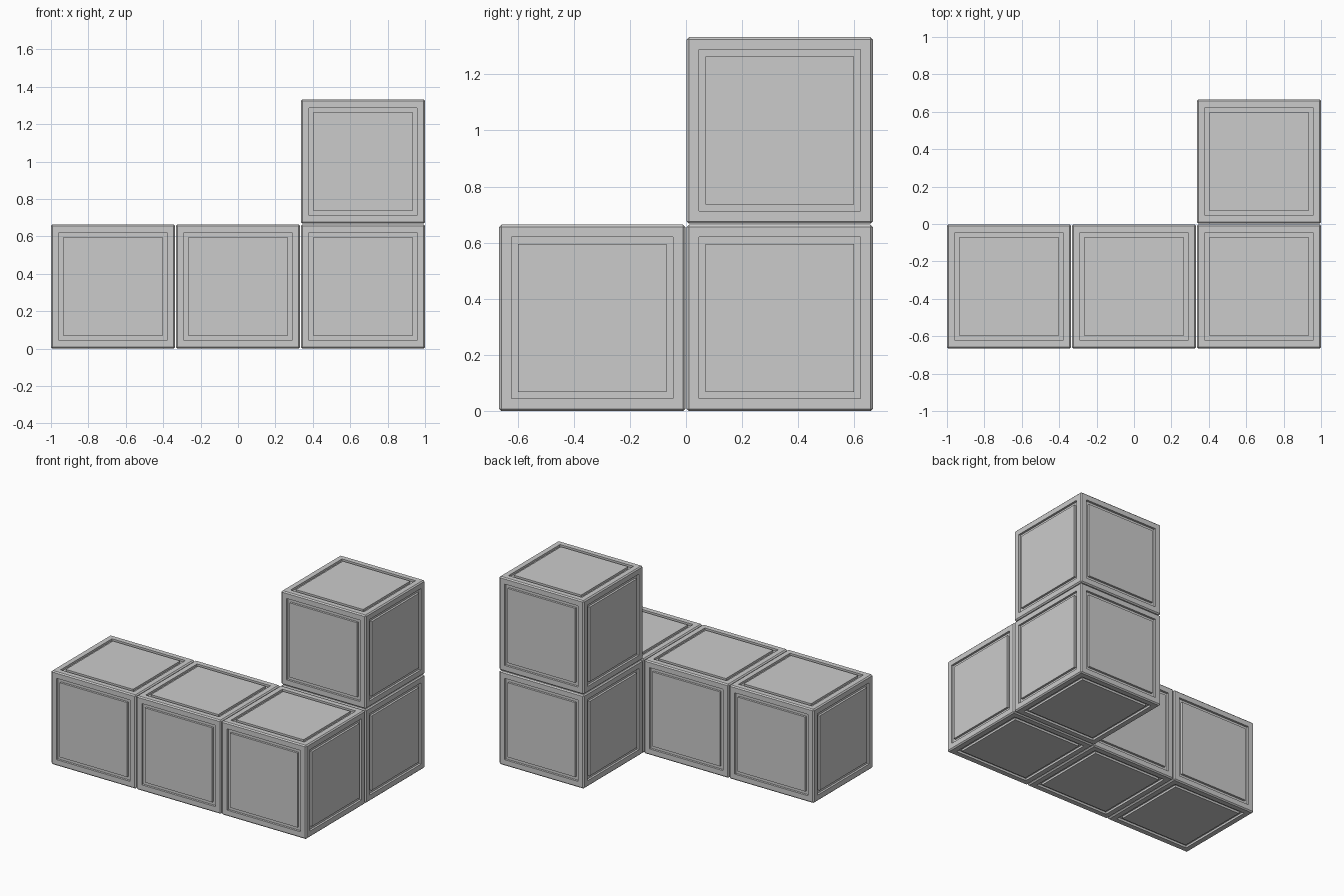
import bpy, bmesh

if "Cube" in bpy.data.objects:
    bpy.data.objects.remove(bpy.data.objects["Cube"])

SIZE, STEP = 0.664, 0.668      # cube side and spacing between cube centres
EDGE = 0.008                   # small chamfer on cube edges
DEPTH = 0.015                  # depth of the panel groove


def block_mesh():
    bm = bmesh.new()
    bmesh.ops.create_cube(bm, size=SIZE)
    bmesh.ops.bevel(bm, geom=bm.edges[:], offset=EDGE, segments=1,
                    profile=0.5, affect='EDGES')
    bm.normal_update()
    sides = [f for f in bm.faces if f.calc_area() > 0.2]
    # frame, groove wall down, groove floor, groove wall up to the panel
    for thickness, depth in ((0.036, 0), (0, -DEPTH), (0.024, 0), (0, DEPTH)):
        bmesh.ops.inset_individual(bm, faces=sides, thickness=thickness,
                                   depth=depth, use_even_offset=True)
        bm.normal_update()
    mesh = bpy.data.meshes.new("panelled_block")
    bm.to_mesh(mesh)
    bm.free()
    return mesh


# Row of three blocks, one behind the right end, one stacked on top of it
mesh = block_mesh()
cells = {
    "left_block": (-1, -0.5, 0),
    "middle_block": (0, -0.5, 0),
    "corner_block": (1, -0.5, 0),
    "rear_block": (1, 0.5, 0),
    "upper_block": (1, 0.5, 1),
}
for name, (x, y, z) in cells.items():
    block = bpy.data.objects.new(name, mesh)
    block.location = (x * STEP, y * STEP, z * STEP + SIZE / 2)
    bpy.context.collection.objects.link(block)
